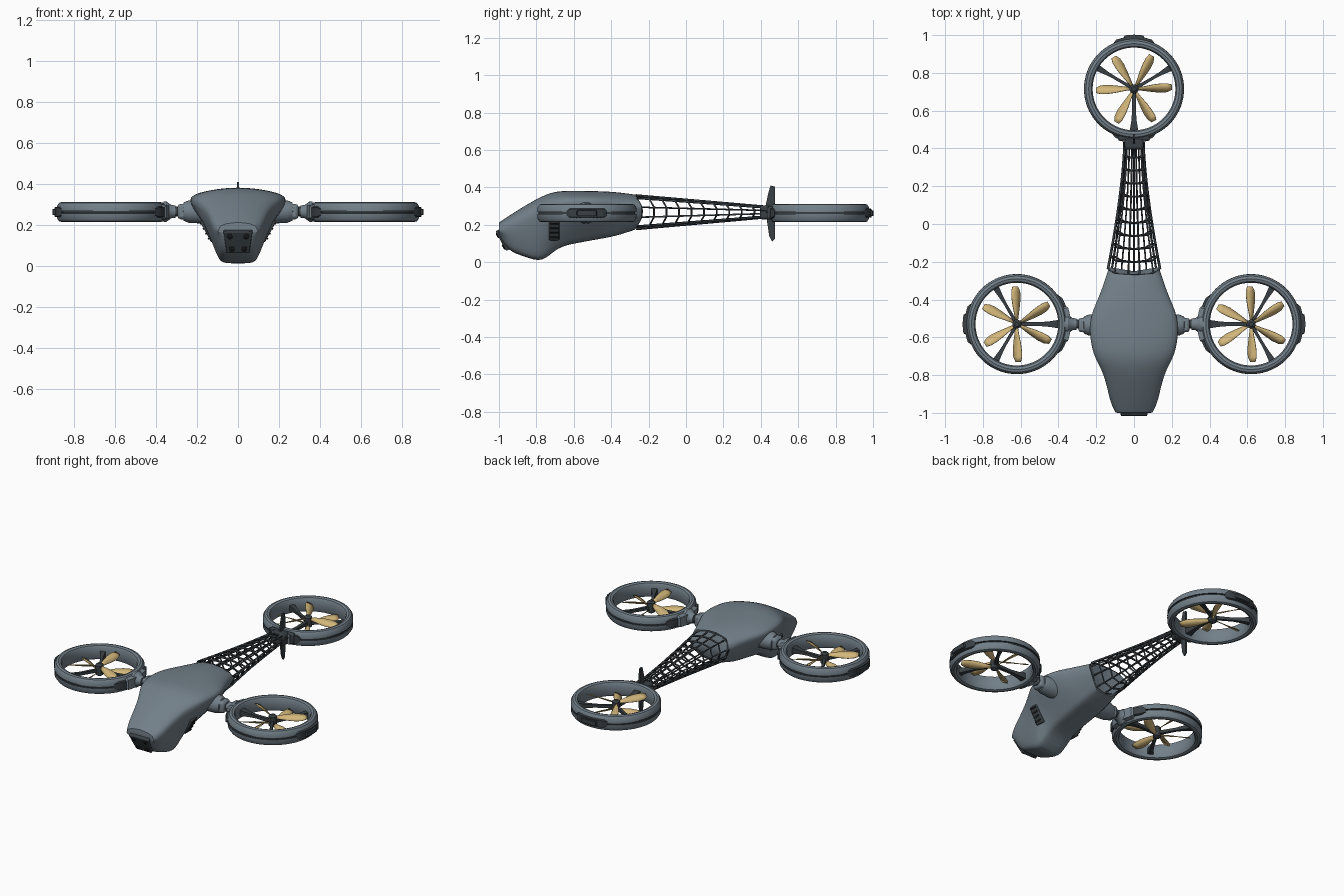
import bpy, bmesh
from math import sin, cos, pi, radians
from mathutils import Matrix, Vector

if "Cube" in bpy.data.objects:
    bpy.data.objects.remove(bpy.data.objects["Cube"])


def material(name, color):
    m = bpy.data.materials.new(name)
    m.use_nodes = True
    m.diffuse_color = (*color, 1)
    m.node_tree.nodes["Principled BSDF"].inputs["Base Color"].default_value = (*color, 1)
    return m


GREY = material("hull grey", (0.17, 0.215, 0.25))
DARK = material("frame dark grey", (0.04, 0.05, 0.057))
BLACK = material("lens black", (0.01, 0.011, 0.012))
GOLD = material("blade gold", (0.66, 0.48, 0.2))


def finish(name, bm, mats, angle=35):
    bmesh.ops.recalc_face_normals(bm, faces=bm.faces[:])
    me = bpy.data.meshes.new(name)
    bm.to_mesh(me)
    bm.free()
    for m in mats:
        me.materials.append(m)
    ob = bpy.data.objects.new(name, me)
    bpy.context.collection.objects.link(ob)
    bpy.ops.object.select_all(action='DESELECT')
    ob.select_set(True)
    bpy.context.view_layer.objects.active = ob
    bpy.ops.object.shade_smooth_by_angle(angle=radians(angle))
    return ob


def skin(sections, caps=True, loop=False, crease=0):
    """Loft closed sections into a bmesh; loop joins the last to the first."""
    bm = bmesh.new()
    rings = [[bm.verts.new(p) for p in s] for s in sections]
    n = len(rings[0])
    for a, b in zip(rings, rings[1:] + rings[:1] if loop else rings[1:]):
        for i in range(n):
            bm.faces.new((a[i], a[(i + 1) % n], b[(i + 1) % n], b[i]))
    if caps and not loop:
        layer = bm.edges.layers.float.new("crease_edge") if crease else None
        for r in (rings[0], rings[-1]):
            f = bm.faces.new(r)
            if crease:
                for e in f.edges:
                    e[layer] = crease
    return bm


def lathe(name, profile, origin, axis, mat, sides=24):
    """Round solid along an axis from (distance, radius) pairs."""
    q = Vector(axis).to_track_quat('Z', 'Y')
    secs = [[Vector(origin) + q @ Vector((r * cos(2 * pi * i / sides), r * sin(2 * pi * i / sides), d))
             for i in range(sides)] for d, r in profile]
    return finish(name, skin(secs), [mat])


def box(name, loc, size, mat, rot=(0, 0, 0), bevel=0.006):
    bm = bmesh.new()
    bmesh.ops.create_cube(bm, size=1, matrix=Matrix.Diagonal((*size, 1)))
    ob = finish(name, bm, [mat])
    ob.location, ob.rotation_euler = loc, rot
    if bevel:
        mod = ob.modifiers.new("bevel", 'BEVEL')
        mod.width, mod.segments = bevel, 2
    return ob


# Fuselage: y, top z, shoulder half width, shoulder z, keel half width, keel z
STATIONS = [
    (-1.0, .215, .1, .185, .07, .14), (-.95, .25, .128, .21, .085, .058),
    (-.86, .308, .148, .26, .092, .03), (-.765, .362, .18, .31, .09, -.005),
    (-.69, .387, .23, .335, .088, .083), (-.58, .387, .248, .338, .09, .103),
    (-.48, .385, .242, .336, .09, .122), (-.38, .382, .19, .328, .09, .138),
    (-.27, .366, .138, .315, .075, .175)]


def hull_section(y, top, ws, zs, wb, zb, sweep=0):
    mz = (zs + zb) / 2
    half = [(0, top), (ws * .55, top - (top - zs) * .3), (ws * .9, zs + .012), (ws, zs - .02),
            ((ws + wb) * .54, mz), (wb * 1.08, zb + .025), (wb * .85, zb), (0, zb)]
    pts = half + [(-x, z) for x, z in half[-2:0:-1]]
    reach = (top - zb) / 2
    return [(x, y + sweep * (1 - abs(z - (top + zb) / 2) / reach), z) for x, z in pts]


hull = [hull_section(*s, sweep=.06 if s is STATIONS[-1] else 0) for s in STATIONS]
fuselage = finish("fuselage", skin(hull, crease=.8), [GREY], 50)
fuselage.modifiers.new("smooth", 'SUBSURF').levels = 2
fuselage.modifiers["smooth"].render_levels = 2

# Nose sensor panel with four lenses
slope = radians(-28)
tilt = Matrix.Rotation(slope, 4, 'X')
centre = Vector((0, -.977, .12))
panel = box("sensor_panel", centre, (.13, .03, .12), DARK, (radians(28), 0, 0))
for v in panel.data.vertices:
    v.co.x *= 1.1 if v.co.z > 0 else .85
for sx in (-1, 1):
    for sz in (-1, 1):
        q = Matrix.Rotation(radians(28), 4, 'X')
        pos = centre + q @ Vector((sx * (.04 if sz > 0 else .03), 0, sz * .035))
        lathe("sensor_lens", [(0, .015), (.018, .015), (.021, .01)], pos, q @ Vector((0, -1, 0)), BLACK, 16)

# Side intakes and arms carrying the front rotors
for s in (-1, 1):
    box("side_intake", (s * .141, -.705, .175), (.04, .055, .115), DARK, (0, s * radians(28), 0))
    for k in range(4):
        box("intake_slat", (s * (.151 + .0125 * (k - 1.5)), -.705, .175 + .024 * (k - 1.5)),
            (.032, .045, .008), BLACK, (0, s * radians(28), 0), 0)
    lathe("arm_socket", [(0, .06), (.11, .055), (.135, .045), (.14, .03)], (s * .13, -.535, .265), (s, 0, 0), GREY)
    box("arm_block", (s * .255, -.535, .265), (.08, .075, .075), GREY, bevel=.015)
    lathe("arm_rod", [(0, .024), (.07, .024)], (s * .26, -.53, .265), (s, 0, 0), DARK)
    lathe("arm_cone", [(0, .03), (.02, .032), (.045, .05), (.06, .05)], (s * .305, -.53, .265), (s, 0, 0), GREY)

# Tail lattice
FRAMES = 10


def lattice_section(t):
    y = -.27 + .69 * t
    w = .05 + .088 * (1 - t) ** 1.5
    top, low = .357 - .06 * t, .178 + .062 * t
    mid, h = (top + low) / 2, (top - low) / 2
    pts = [(.22, 1), (.75, .85), (1, .3), (.85, -.3), (.5, -.85), (0, -1)]
    pts += [(-x, z) for x, z in pts[-2::-1]]
    return [(w * x, y + .045 * (1 - abs(z)) * (1 - t * .6), mid + h * z) for x, z in pts]


lattice = finish("tail_lattice", skin([lattice_section(i / FRAMES) for i in range(FRAMES + 1)], caps=False), [DARK])
wire = lattice.modifiers.new("struts", 'WIREFRAME')
wire.thickness, wire.use_even_offset = .014, False
box("tail_joint", (0, .425, .267), (.1, .06, .075), DARK, bevel=.012)
box("tail_collar", (0, .455, .267), (.17, .03, .07), DARK, bevel=.01)

# Tail fin above and below the joint
fin = [(.425, .3), (.44, .37), (.452, .41), (.475, .405), (.478, .27), (.475, .125), (.46, .11),
       (.445, .14), (.43, .24)]
finish("tail_fin", skin([[(x, y, z) for y, z in fin] for x in (-.005, .005)]), [DARK])


# Ducted rotors, built with the mount on local +x
def sector(name, half, r0, r1, height, mat):
    secs = []
    for i in range(13):
        a = radians(half) * (i / 6 - 1)
        k = .6 if i in (0, 12) else 1
        ro, h = r0 + (r1 - r0) * k, height * k / 2
        secs.append([(r * cos(a), r * sin(a), z) for r, z in ((r0, -h), (ro, -h * .8), (ro, h * .8), (r0, h))])
    return finish(name, skin(secs), [mat])


def duct_ring():
    prof = [(.219, -.03), (.226, -.044), (.24, -.049), (.254, -.045), (.264, -.03), (.265, -.006),
            (.258, -.005)]
    prof += [(r, -z) for r, z in reversed(prof)]
    secs = [[(r * cos(a), r * sin(a), z) for r, z in prof] for a in (2 * pi * i / 72 for i in range(72))]
    bm = skin(secs, loop=True)
    for f in bm.faces:
        c = f.calc_center_median()
        if abs(c.z) < .0058 and c.xy.length > .24:
            f.material_index = 1
    return finish("duct_ring", bm, [GREY, DARK])


def blade(angle, z):
    bm = bmesh.new()
    rows = []
    for r, lead, trail, pitch in ((.02, .009, -.009, 45), (.06, .017, -.015, 40), (.1, .026, -.02, 35),
                                  (.14, .031, -.023, 30), (.175, .031, -.019, 26), (.2, .024, -.006, 24)):
        p = radians(pitch)
        rows.append([bm.verts.new((r, w * cos(p), w * sin(p))) for w in (lead, (lead + trail) / 2, trail)])
    for a, b in zip(rows, rows[1:]):
        for i in (0, 1):
            bm.faces.new((a[i], b[i], b[i + 1], a[i + 1]))
    bmesh.ops.transform(bm, matrix=Matrix.Translation((0, 0, z)) @ Matrix.Rotation(angle, 4, 'Z'), verts=bm.verts[:])
    ob = finish("rotor_blade", bm, [GOLD])
    ob.modifiers.new("thickness", 'SOLIDIFY').thickness = .004
    return ob


def strut(angle, wide):
    secs = [[(r, w * wide * y, h * z - .008) for y, z in ((-1, -1), (1, -1), (1, 1), (-1, 1))]
            for r, w, h in ((0, .009, .01), (.12, .008, .009), (.17, .011, .012), (.228, .018, .02))]
    bm = skin(secs)
    bmesh.ops.rotate(bm, matrix=Matrix.Rotation(angle, 3, 'Z'), verts=bm.verts[:])
    return finish("duct_strut", bm, [DARK])


for x, y, turn, grip in ((-.62, -.53, 0, 36), (.62, -.53, pi, 36), (0, .715, -pi / 2, 25)):
    parts = [duct_ring(),
             sector("mount_bracket", grip, .25, .277, .06, DARK),
             sector("mount_plate", grip * .6, .25, .285, .078, GREY)]
    pad = sector("outer_pad", 24, .25, .277, .056, DARK)
    core = sector("outer_pad_core", 12, .25, .287, .036, DARK)
    for p in (pad, core):
        p.data.transform(Matrix.Rotation(pi, 4, 'Z'))
    parts += [pad, core]
    parts += [strut(2 * pi * i / 3, 1.3 if i == 0 else 1) for i in range(3)]
    parts += [blade(pi / 6 + pi / 3 * i, .019 if i % 2 else -.022) for i in range(6)]
    parts.append(lathe("rotor_hub", [(-.042, .012), (-.034, .024), (.026, .024), (.036, .012)],
                       (0, 0, 0), (0, 0, 1), DARK))
    for p in parts:
        p.location = (x, y, .263)
        p.rotation_euler.z = turn
